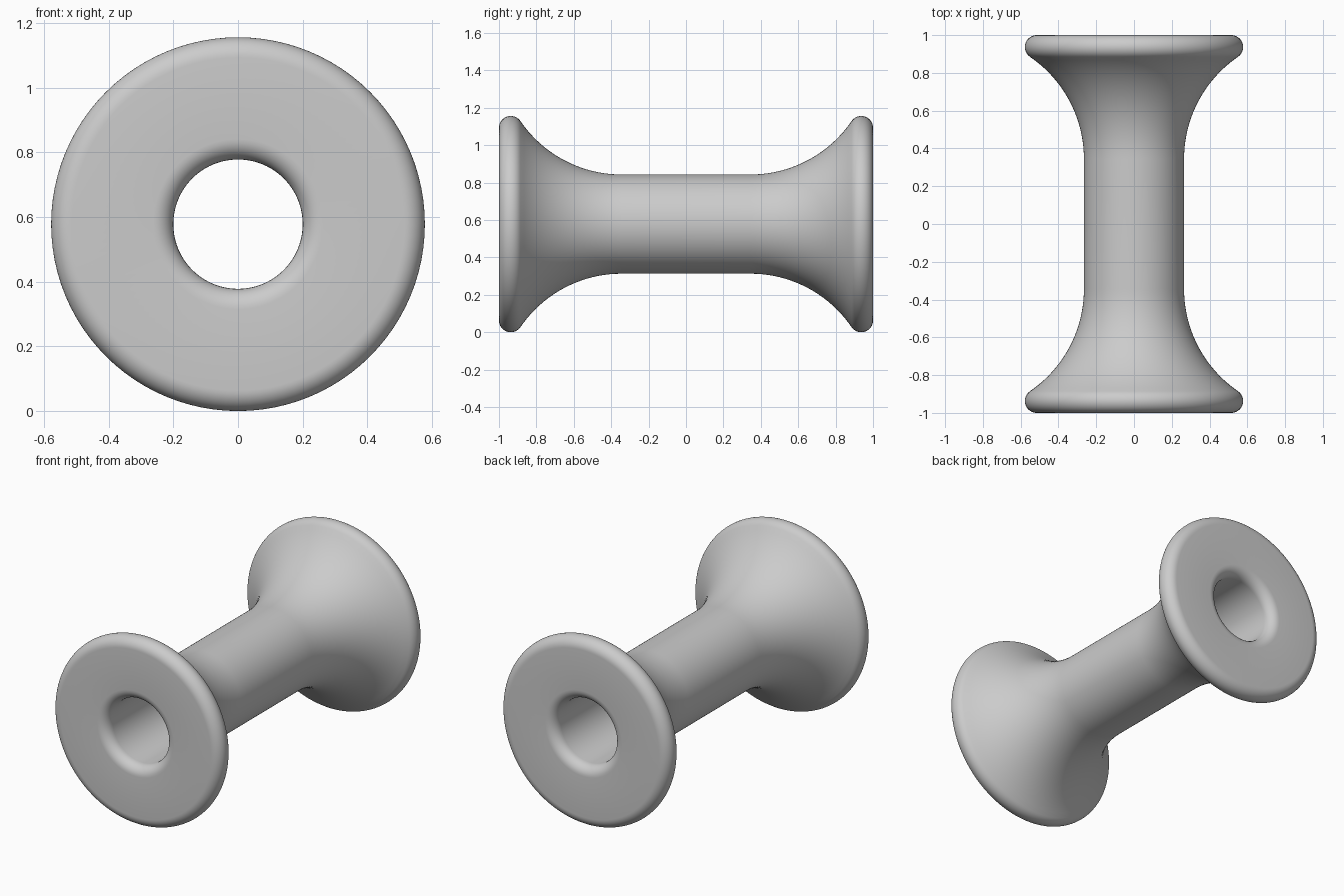
import bpy, bmesh
from math import sin, cos, atan2, radians, pi
from mathutils import Vector

cube = bpy.data.objects.get("Cube")
if cube:
    bpy.data.objects.remove(cube, do_unlink=True)

# Main dimensions
HALF_LENGTH = 1.0
RIM_RADIUS = 0.578
SHAFT_RADIUS = 0.265
BORE_RADIUS = 0.2
FILLET = 0.063
FLARE = 0.655
FLARE_START = 0.344
SEGMENTS = 96


def arc(y, r, radius, start, end, steps):
    """Points (y, r) along an arc, both ends included."""
    return [(y + radius * cos(start + (end - start) * i / steps),
             r + radius * sin(start + (end - start) * i / steps))
            for i in range(steps + 1)]


# Half profile: shaft, concave flare, rounded rim, flat end, rounded bore mouth
rim_y, rim_r = HALF_LENGTH - FILLET, RIM_RADIUS - FILLET
flare_r = SHAFT_RADIUS + FLARE
tangent = atan2(rim_r - flare_r, rim_y - FLARE_START)
half = arc(FLARE_START, flare_r, FLARE, -pi / 2, tangent, 20)
half += arc(rim_y, rim_r, FILLET, tangent + pi, 0, 16)
half += arc(rim_y, BORE_RADIUS + FILLET, FILLET, 0, -pi / 2, 8)
profile = half + [(-y, r) for y, r in reversed(half)]

# Revolve the closed profile around the y axis
bm = bmesh.new()
verts = [bm.verts.new((0, y, r)) for y, r in profile]
edges = [bm.edges.new((a, b)) for a, b in zip(verts, verts[1:] + verts[:1])]
bmesh.ops.spin(bm, geom=verts + edges, cent=(0, 0, 0), axis=(0, 1, 0),
               angle=radians(360), steps=SEGMENTS, use_merge=True)
bmesh.ops.remove_doubles(bm, verts=bm.verts, dist=0.0002)
bmesh.ops.recalc_face_normals(bm, faces=bm.faces)
bmesh.ops.translate(bm, verts=bm.verts, vec=Vector((0, 0, RIM_RADIUS)))
mesh = bpy.data.meshes.new("flared_spool")
bm.to_mesh(mesh)
bm.free()

spool = bpy.data.objects.new("flared_spool", mesh)
bpy.context.collection.objects.link(spool)

# Plain grey finish
grey = bpy.data.materials.new("light_grey")
grey.use_nodes = True
colour = (0.6, 0.6, 0.6, 1)
grey.diffuse_color = colour
grey.node_tree.nodes["Principled BSDF"].inputs["Base Color"].default_value = colour
mesh.materials.append(grey)

# Smooth shading with sharp edges kept
bpy.ops.object.select_all(action="DESELECT")
spool.select_set(True)
bpy.context.view_layer.objects.active = spool
bpy.ops.object.shade_smooth_by_angle(angle=radians(30))
